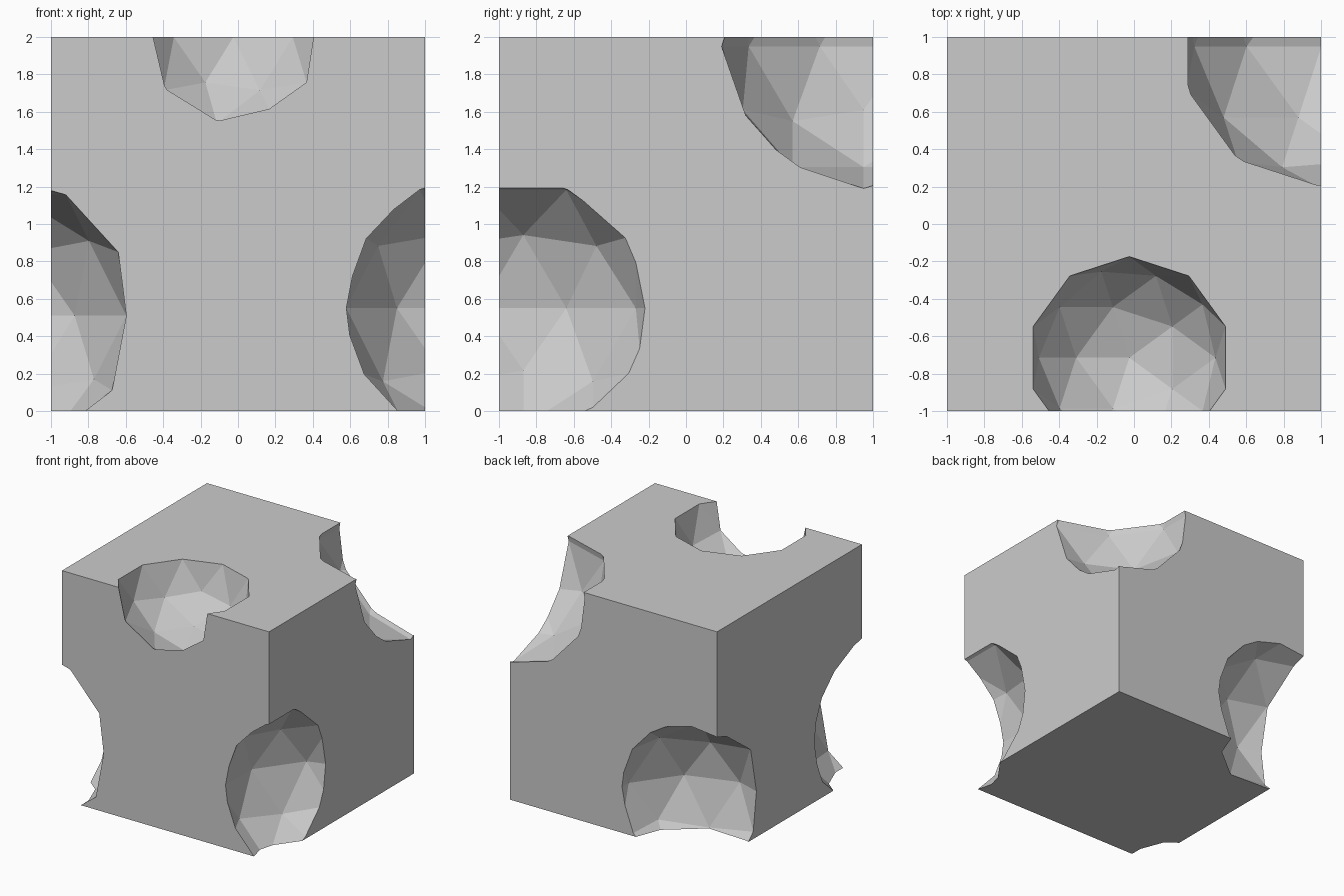
import bpy

if "Cube" in bpy.data.objects:
    bpy.data.objects.remove(bpy.data.objects["Cube"])

# Solid block, 2 units per side, standing on z = 0
bpy.ops.mesh.primitive_cube_add(size=2, location=(0, 0, 1))
block = bpy.context.object
block.name = "bitten_block"

# Low-poly balls that scoop out the bites: name, centre, radius
BITES = [
    ("bite_top_front", (-0.025, -0.715, 1.999), 0.541),
    ("bite_front_left", (-1.32, -0.999, 0.51), 0.76),
    ("bite_front_right", (1.287, -0.87, 0.55), 0.744),
    ("bite_top_back_right", (1.002, 0.95, 1.95), 0.76),
    ("bite_back_left", (-0.795, 1.14, 0.40), 0.75),
]


def bite(name, centre, radius):
    bpy.ops.mesh.primitive_ico_sphere_add(subdivisions=2, radius=radius, location=centre)
    ball = bpy.context.object
    ball.name = name
    ball.hide_render = True
    ball.display_type = 'WIRE'
    cut = block.modifiers.new(name, 'BOOLEAN')
    cut.operation = 'DIFFERENCE'
    cut.solver = 'EXACT'
    cut.object = ball
    return ball


balls = [bite(*b) for b in BITES]

# Apply the cuts, then drop the cutters
bpy.ops.object.select_all(action='DESELECT')
block.select_set(True)
bpy.context.view_layer.objects.active = block
for mod in list(block.modifiers):
    bpy.ops.object.modifier_apply(modifier=mod.name)
for ball in balls:
    bpy.data.objects.remove(ball, do_unlink=True)
bpy.ops.object.shade_flat()
